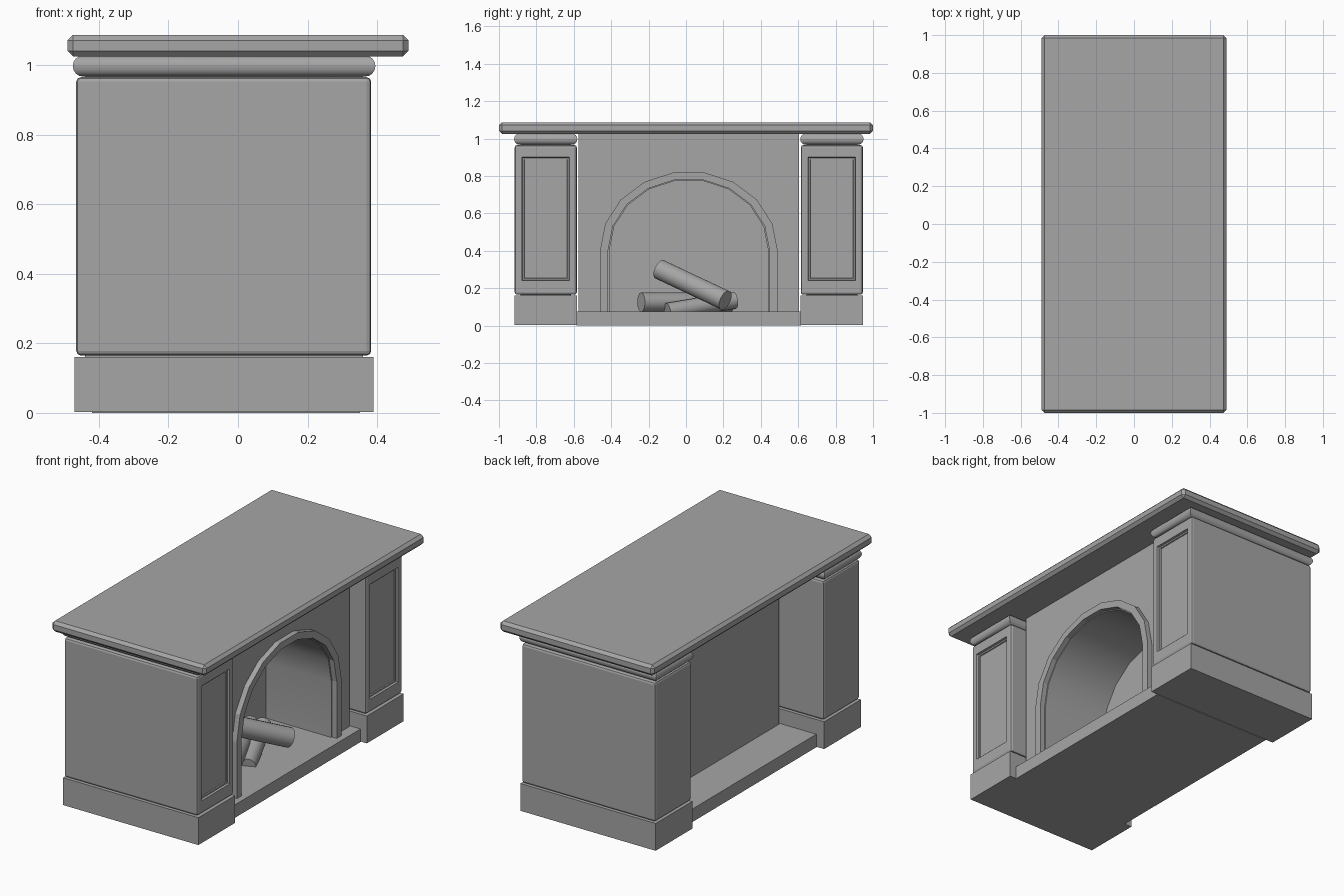
import bpy, bmesh, math
from mathutils import Vector

old = bpy.data.objects.get("Cube")
if old:
    bpy.data.objects.remove(old)

# One plain stone grey for everything
grey = bpy.data.materials.new("stone_grey")
grey.use_nodes = True
COLOUR = (0.38, 0.38, 0.38, 1)
grey.diffuse_color = COLOUR
bsdf = next(n for n in grey.node_tree.nodes if n.type == 'BSDF_PRINCIPLED')
bsdf.inputs["Base Color"].default_value = COLOUR

MID = 0.015  # y of the body's symmetry plane


def finish(name, bm, smooth=False):
    bmesh.ops.recalc_face_normals(bm, faces=bm.faces)
    mesh = bpy.data.meshes.new(name)
    bm.to_mesh(mesh)
    bm.free()
    mesh.materials.append(grey)
    obj = bpy.data.objects.new(name, mesh)
    bpy.context.collection.objects.link(obj)
    if smooth:
        bpy.ops.object.select_all(action='DESELECT')
        obj.select_set(True)
        bpy.context.view_layer.objects.active = obj
        bpy.ops.object.shade_smooth_by_angle(angle=math.radians(35))
    return obj


def box_bm(lo, hi):
    bm = bmesh.new()
    bmesh.ops.create_cube(bm, size=1)
    for v in bm.verts:
        v.co = Vector([a + (b - a) * (c + 0.5) for a, b, c in zip(lo, hi, v.co)])
    return bm


def box(name, lo, hi, bevel=0, segments=1, vertical=True):
    bm = box_bm(lo, hi)
    if bevel:
        edges = [e for e in bm.edges
                 if vertical or abs(e.verts[0].co.z - e.verts[1].co.z) < 1e-4]
        bmesh.ops.bevel(bm, geom=edges, offset=bevel, segments=segments,
                        profile=0.5, affect='EDGES')
    return finish(name, bm, smooth=segments > 1)


def arch(half_width, rise, foot):
    """Arch outline from the left foot, over the top, to the right foot."""
    pts = [(MID - half_width, foot)]
    for i in range(10):
        a = math.pi * (1 - i / 9)
        pts.append((MID + half_width * math.cos(a), 0.40 + rise * math.sin(a)))
    return pts + [(MID + half_width, foot)]


def extrude_x(name, outline, x0, x1, smooth=False):
    bm = bmesh.new()
    face = bm.faces.new([bm.verts.new((x0, y, z)) for y, z in outline])
    top = bmesh.ops.extrude_face_region(bm, geom=[face])
    for v in top["geom"]:
        if isinstance(v, bmesh.types.BMVert):
            v.co.x = x1
    return finish(name, bm, smooth)


# Mantel shelf and hearth slab
box("mantel_shelf", (-0.49, -1, 1.025), (0.49, 1, 1.087), 0.016)
box("hearth_slab", (-0.42, MID - 0.6, 0), (0.35, MID + 0.6, 0.075))

# Side pillars: plinth, shaft with recessed front panel, rounded neck
for side, label in ((-1, "right"), (1, "left")):
    cy = MID + side * 0.765
    w = 0.166
    box(label + "_plinth", (-0.47, cy - w - 0.001, 0.003), (0.39, cy + w + 0.001, 0.16))
    box(label + "_core", (-0.44, cy - w + 0.03, 0.1), (0.36, cy + w - 0.03, 1.04))

    bm = box_bm((-0.465, cy - w, 0.165), (0.383, cy + w, 0.965))
    bmesh.ops.bevel(bm, geom=bm.edges[:], offset=0.013, segments=2,
                    profile=0.5, affect='EDGES')
    bm.normal_update()
    front = max(bm.faces, key=lambda f: f.normal.x * f.calc_area())
    bmesh.ops.inset_region(bm, faces=[front], thickness=0.036)
    # stretch the inset outline to the panel's height
    for v in front.verts:
        v.co.z = 0.90 if v.co.z > 0.5 else 0.24
    bmesh.ops.inset_region(bm, faces=[front], thickness=0.004, depth=-0.012)
    bmesh.ops.inset_region(bm, faces=[front], thickness=0.012, depth=0)
    bmesh.ops.inset_region(bm, faces=[front], thickness=0.003, depth=-0.006)
    finish(label + "_pillar", bm)

    box(label + "_neck_moulding", (-0.475, cy - w - 0.003, 0.967),
        (0.395, cy + w + 0.003, 1.027), 0.0295, 4, vertical=False)

# Chimney wall with an arched firebox, and its back
edge = 0.59
wall = [(MID - edge, 0.05), (MID - edge, 1.04), (MID + edge, 1.04), (MID + edge, 0.05)]
opening = arch(0.425, 0.38, 0.05)
extrude_x("chimney_wall", wall + opening[::-1], -0.15, 0.285, smooth=True)
box("firebox_back", (-0.19, MID - edge, 0.05), (-0.13, MID + edge, 1.04))

# Raised arch surround
surround = arch(0.475, 0.425, 0.07) + arch(0.432, 0.385, 0.07)[::-1]
extrude_x("arch_surround", surround, 0.27, 0.315)


# Logs
def log(name, a, b, radius):
    a, b = Vector(a), Vector(b)
    bm = bmesh.new()
    bmesh.ops.create_cone(bm, cap_ends=True, segments=14, radius1=radius,
                          radius2=radius, depth=(b - a).length)
    turn = (b - a).to_track_quat('Z', 'Y')
    for v in bm.verts:
        v.co = turn @ v.co + (a + b) / 2
    finish(name, bm, smooth=True)


log("leaning_log", (-0.04, -0.14, 0.30), (0.18, 0.21, 0.135), 0.055)
log("lower_log", (0.12, -0.24, 0.125), (-0.09, 0.24, 0.125), 0.052)
log("small_log", (0.13, -0.10, 0.075), (-0.02, 0.26, 0.135), 0.046)
